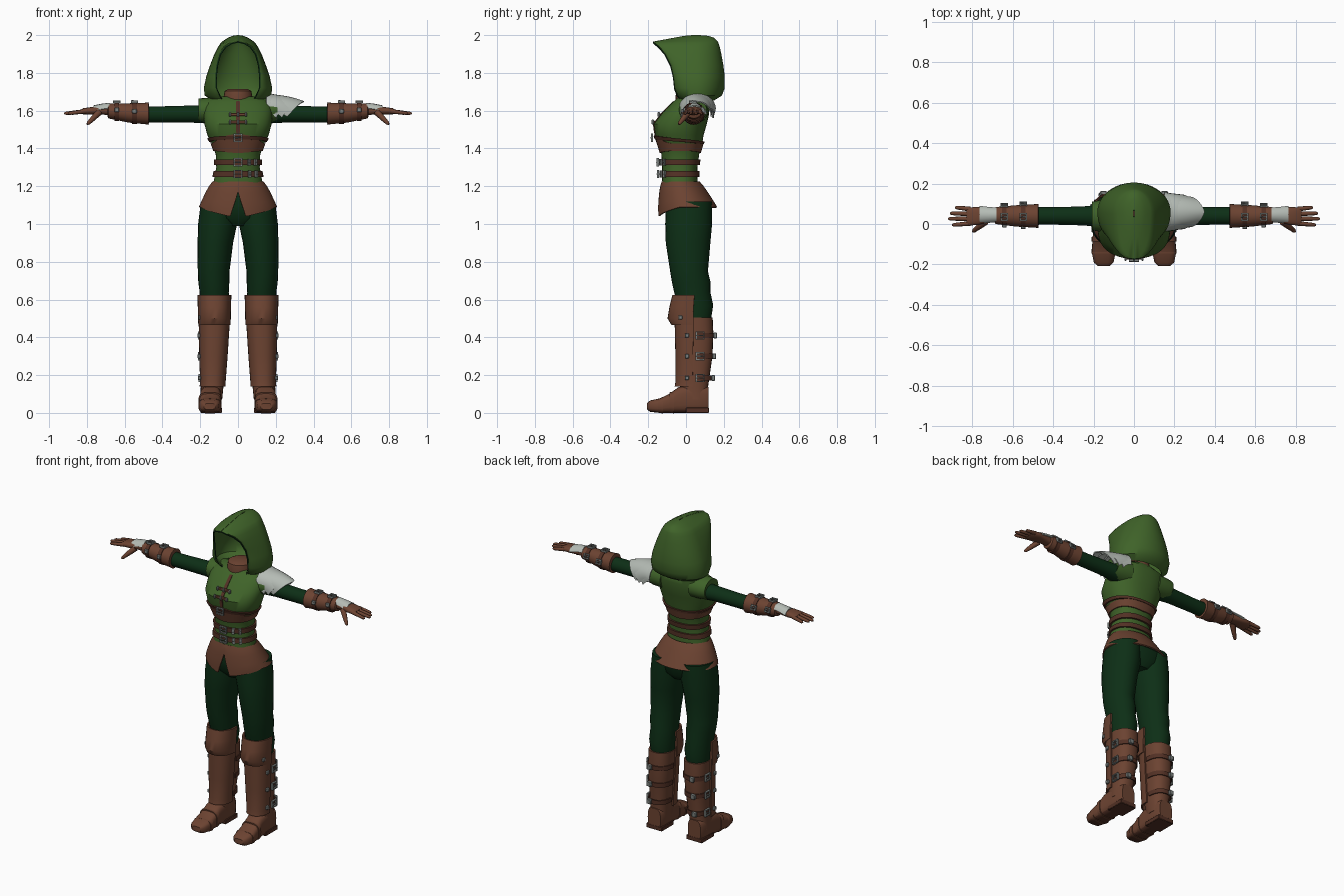
import bpy, bmesh, math
from mathutils import Vector, Matrix
from math import pi, sin, cos

def material(name, r, g, b):
    m = bpy.data.materials.new(name)
    m.diffuse_color = (r, g, b, 1)
    return m

GREEN = material("leaf green cloth", 0.05, 0.125, 0.022)
DARK = material("dark green cloth", 0.004, 0.028, 0.008)
BROWN = material("brown leather", 0.15, 0.056, 0.031)
STRAP = material("dark leather", 0.085, 0.03, 0.018)
SILVER = material("pale plate", 0.46, 0.5, 0.46)
STEEL = material("buckle steel", 0.2, 0.22, 0.21)

def build(name, bm, *mats):
    bmesh.ops.recalc_face_normals(bm, faces=bm.faces)
    me = bpy.data.meshes.new(name)
    bm.to_mesh(me)
    bm.free()
    for m in mats:
        me.materials.append(m)
    ob = bpy.data.objects.new(name, me)
    bpy.context.collection.objects.link(ob)
    return ob

def surf(name, rows, *mats, wrap=True, loop=False, caps=True, thick=0, rule=None):
    """Skin rows of points; optionally close, thicken and colour by rule."""
    bm = bmesh.new()
    vs = [[bm.verts.new(p) for p in row] for row in rows]
    n = len(vs[0])
    for i in range(len(vs) if loop else len(vs) - 1):
        a, b = vs[i], vs[(i + 1) % len(vs)]
        for j in range(n if wrap else n - 1):
            k = (j + 1) % n
            bm.faces.new((a[j], a[k], b[k], b[j]))
    if caps and wrap and not loop:
        bm.faces.new(vs[0])
        bm.faces.new(vs[-1])
    bmesh.ops.recalc_face_normals(bm, faces=bm.faces)
    if thick:
        bmesh.ops.solidify(bm, geom=bm.faces[:], thickness=thick)
    if rule:
        for f in bm.faces:
            f.material_index = rule(f.calc_center_median())
    return build(name, bm, *mats)

def spow(v, p):
    return math.copysign(abs(v) ** (2 / p), v)

def ring(axis, t, c, r, n=24, p=2.0, a0=0, a1=2 * pi):
    """Superellipse at position t on an axis; angle 0 faces the front on z rings."""
    full = a1 - a0 > 6.28
    out = []
    for i in range(n):
        a = a0 + (a1 - a0) * i / (n if full else n - 1)
        u, v = c[0] + r[0] * spow(sin(a), p), c[1] - r[1] * spow(cos(a), p)
        out.append({'x': (t, u, v), 'y': (u, t, v), 'z': (u, v, t)}[axis])
    return out

def loft(name, axis, data, *mats, n=24, p=2.0, **kw):
    return surf(name, [ring(axis, t, (cu, cv), (ru, rv), n, p) for t, cu, cv, ru, rv in data], *mats, **kw)

def tube(name, a, b, r0, r1, mat, n=10):
    a, b = Vector(a), Vector(b)
    q = (b - a).to_track_quat('Z', 'Y')
    rows = []
    for t, r in ((0, r0), (0.5, (r0 + r1) / 2), (0.9, r1), (1, r1 * 0.5)):
        c = a.lerp(b, t)
        rows.append([c + q @ Vector((r * cos(2 * pi * i / n), r * sin(2 * pi * i / n), 0)) for i in range(n)])
    return surf(name, rows, mat)

def box(name, loc, size, mat, bevel=0.003):
    bm = bmesh.new()
    bmesh.ops.create_cube(bm, size=1, matrix=Matrix.Translation(loc) @ Matrix.Diagonal((*size, 1)))
    bmesh.ops.bevel(bm, geom=bm.edges[:], offset=bevel, segments=1, affect='EDGES')
    return build(name, bm, mat)

def buckle(name, loc, normal, w=0.022, h=0.018):
    """Rectangular frame with a prong, lying flat against its normal."""
    q = Vector(normal).to_track_quat('Z', 'Y')
    loc, t, d = Vector(loc), 0.007, 0.006
    rows = [[loc + q @ Vector(v) for v in ((x * w, y * h, -d), (x * w, y * h, d),
             (x * (w - t), y * (h - t), d), (x * (w - t), y * (h - t), -d))]
            for x, y in ((-1, -1), (1, -1), (1, 1), (-1, 1))]
    surf(name, rows, STEEL, loop=True)
    tube(name + "_prong", loc + q @ Vector((-w, 0, 0.004)), loc + q @ Vector((w, 0, 0.006)), 0.004, 0.003, STEEL, 6)

# ---- torso: z, centre y, half width, half depth
TORSO = [(1.19, -0.03, 0.135, 0.095), (1.24, -0.033, 0.126, 0.093), (1.30, -0.033, 0.115, 0.093),
         (1.37, -0.03, 0.118, 0.1), (1.42, -0.03, 0.135, 0.115), (1.47, -0.035, 0.162, 0.128),
         (1.53, -0.03, 0.178, 0.14), (1.58, -0.005, 0.182, 0.127), (1.62, 0.015, 0.18, 0.11),
         (1.65, 0.03, 0.165, 0.095), (1.675, 0.035, 0.11, 0.07)]

def profile(z):
    for a, b in zip(TORSO, TORSO[1:]):
        if z <= b[0]:
            f = (z - a[0]) / (b[0] - a[0])
            return [a[i] + (b[i] - a[i]) * f for i in (1, 2, 3)]

def on_torso(a, z, off):
    cy, rx, ry = profile(z)
    return Vector(((rx + off) * spow(sin(a), 2.3), cy - (ry + off) * spow(cos(a), 2.3), z))

A = [2 * pi * i / 48 for i in range(48)]
surf("tunic", [[on_torso(a, t[0], 0) for a in A] for t in TORSO], GREEN)

def band(name, lo, hi, off, mat):
    spec = ((lo, -0.004), (lo, off), (hi, off), (hi, -0.004))
    surf(name, [[on_torso(a, f(a), o) for a in A] for f, o in spec], mat, caps=False)

band("bodice_band", lambda a: 1.375 + 0.012 * abs(sin(a)), lambda a: 1.425 + 0.05 * max(0, cos(a)) ** 3, 0.007, BROWN)
band("chest_strap", lambda a: 1.435 + 0.012 * cos(a), lambda a: 1.452 + 0.015 * cos(a), 0.01, STRAP)
band("upper_belt", lambda a: 1.312, lambda a: 1.342, 0.011, STRAP)
band("lower_belt", lambda a: 1.25, lambda a: 1.28, 0.011, STRAP)
for z, nm in ((1.457, "chest"), (1.327, "upper_belt"), (1.265, "lower_belt")):
    y = on_torso(0, z, 0.016).y
    buckle(nm + "_buckle", (0, y - 0.006, z), (0, -1, 0), 0.024, 0.022)
    for a in (0.42, 0.75):
        if nm != "chest":
            p = on_torso(a, z, 0.014)
            buckle(nm + "_keeper", p, (sin(a), -cos(a), 0), 0.008, 0.018)

# front opening with toggles
surf("front_placket", [[on_torso(a, z, 0.005) for a in (-0.035, 0.035)] for z in (1.48, 1.53, 1.58, 1.62, 1.65)],
     STRAP, wrap=False, thick=0.006)
for z in (1.54, 1.58):
    y = on_torso(0, z, 0.008).y
    box("toggle_strap", (0, y, z), (0.09, 0.012, 0.016), BROWN)
    for x in (-0.042, 0, 0.042):
        box("toggle", (x, y - 0.005, z), (0.012, 0.014, 0.024), STEEL)

# ---- skirt flared from the waist and split at the front
def skirt_point(a, u):
    d = min(a, 2 * pi - a)
    low = 1.17 - 0.13 * min(1, d / 0.2) if d < 0.2 else 1.04 + 0.05 * min(1, (d - 0.2) / 1.1)
    z = 1.225 + (low - 1.225) * u
    f = min(1, (1.225 - z) / 0.135)
    g = f ** 0.8
    return (0.135 + 0.072 * g) * sin(a), -0.028 + 0.036 * f - (0.1 + 0.057 * g) * cos(a), z

AS = [2 * pi * i / 96 for i in range(96)]
surf("skirt", [[skirt_point(a, u / 6) for a in AS] for u in range(7)], BROWN, caps=False, thick=0.008)

# ---- hood: z, opening half width, opening y, half width, widest y, back y
HOOD = [(1.655, 0.085, -0.02, 0.14, 0.06, 0.15), (1.68, 0.1, -0.045, 0.176, 0.06, 0.19),
        (1.72, 0.118, -0.06, 0.181, 0.06, 0.205), (1.78, 0.12, -0.066, 0.168, 0.06, 0.205),
        (1.84, 0.114, -0.08, 0.148, 0.055, 0.198), (1.9, 0.098, -0.11, 0.125, 0.05, 0.187),
        (1.94, 0.068, -0.145, 0.104, 0.05, 0.178), (1.958, 0.035, -0.168, 0.092, 0.05, 0.172),
        (1.966, 0.001, -0.172, 0.083, 0.05, 0.169), (1.985, 0.001, -0.07, 0.055, 0.06, 0.15),
        (1.996, 0.001, -0.01, 0.03, 0.06, 0.12), (2.0, 0.0005, 0.035, 0.003, 0.05, 0.07)]

def hood_row(z, ex, ey, w, my, by):
    half = []
    for i in range(9):                       # opening edge to the widest point
        t = i / 8 * pi / 2
        half.append((ex + (w - ex) * sin(t), ey + (my - ey) * (1 - cos(t)), z))
    for i in range(1, 13):                   # widest point round to the back
        t = i / 12 * pi / 2
        half.append((w * cos(t), my + (by - my) * sin(t), z))
    return half + [(-x, y, q) for x, y, q in half[-2::-1]]

surf("hood", [hood_row(*h) for h in HOOD], GREEN, wrap=False, thick=0.008)
surf("hood_trim", [[(s * h[1] * k, h[2] - 0.003, h[0] - (1 - k) * 0.1) for k in (1.0, 0.94)]
                   for s, hs in ((1, HOOD[:9]), (-1, HOOD[7::-1])) for h in hs], DARK, wrap=False, thick=0.004)
loft("neck_wrap", 'z', [(1.62, 0, 0.03, 0.085, 0.085), (1.68, 0, 0.025, 0.075, 0.08),
                        (1.705, 0, 0.025, 0.07, 0.075), (1.715, 0, 0.025, 0.05, 0.055)], BROWN)

# ---- trousers
loft("trouser_seat", 'z', [(0.99, 0, 0.015, 0.06, 0.08), (1.03, 0, 0.012, 0.14, 0.115),
                           (1.1, 0, 0.01, 0.185, 0.125), (1.2, 0, -0.02, 0.125, 0.088)], DARK, p=2.4)

for s, side in ((-1, "right"), (1, "left")):
    def limb(name, axis, data, *mats, **kw):
        """Loft with the x values flipped for this side."""
        flip = [(t * s, *r) if axis == 'x' else (t, r[0] * s, *r[1:]) for t, *r in data]
        return loft(f"{side}_{name}", axis, flip, *mats, **kw)

    limb("trouser_leg", 'z', [(1.12, 0.1, 0.015, 0.096, 0.122), (1.0, 0.108, 0.014, 0.103, 0.124),
         (0.9, 0.12, 0.011, 0.094, 0.118), (0.75, 0.129, 0.016, 0.084, 0.1), (0.69, 0.128, 0.028, 0.082, 0.102),
         (0.64, 0.126, 0.033, 0.077, 0.096), (0.57, 0.125, 0.05, 0.077, 0.094), (0.48, 0.125, 0.05, 0.068, 0.08)], DARK)

    # boots
    limb("boot_shaft", 'z', [(0.07, 0.142, 0.05, 0.058, 0.07), (0.14, 0.137, 0.043, 0.06, 0.074),
         (0.3, 0.13, 0.052, 0.068, 0.088), (0.42, 0.126, 0.055, 0.073, 0.09), (0.505, 0.125, 0.053, 0.075, 0.088)], BROWN, p=2.4)
    limb("boot_foot", 'y', [(-0.207, 0.15, 0.034, 0.03, 0.016), (-0.19, 0.15, 0.036, 0.049, 0.03),
         (-0.14, 0.15, 0.038, 0.059, 0.038), (-0.09, 0.148, 0.05, 0.058, 0.05), (-0.04, 0.146, 0.068, 0.056, 0.068),
         (0.03, 0.143, 0.075, 0.056, 0.075), (0.1, 0.142, 0.07, 0.054, 0.07), (0.12, 0.142, 0.07, 0.045, 0.066)],
         BROWN, STRAP, p=3.2, rule=lambda c: int(c.z < 0.012))
    box(f"{side}_heel", (0.142 * s, 0.06, 0.014), (0.112, 0.122, 0.028), STRAP)
    for y, z, h in ((-0.135, 0.038, 0.041), (-0.075, 0.055, 0.058)):
        limb("foot_strap", 'y', [(y - 0.012, 0.149, z, 0.061, h - 0.004), (y + 0.012, 0.148, z, 0.061, h)], BROWN, p=3.2)

    def shell(name, data, mat, a0, a1, th):
        rows = [ring('z', z, (cx * s, cy), (rx, ry), 17, 2.3, a0, a1) for z, cx, cy, rx, ry in data]
        surf(f"{side}_{name}", rows, mat, wrap=False, thick=th)

    shell("shin_plate", [(0.14, 0.134, 0.035, 0.069, 0.095), (0.17, 0.133, 0.035, 0.068, 0.09),
          (0.3, 0.13, 0.037, 0.075, 0.093), (0.47, 0.126, 0.04, 0.082, 0.1), (0.56, 0.125, 0.04, 0.083, 0.1)],
          BROWN, -pi / 2, pi / 2, 0.008)
    shell("knee_guard", [(0.465, 0.125, 0.035, 0.085, 0.112), (0.5, 0.125, 0.035, 0.087, 0.133),
          (0.56, 0.125, 0.04, 0.088, 0.128), (0.625, 0.125, 0.045, 0.09, 0.117)], BROWN, -pi / 2, pi / 2, 0.01)
    box(f"{side}_knee_stud", (0.2 * s, -0.03, 0.505), (0.02, 0.022, 0.022), STEEL)
    for z, cx, r in ((0.185, 0.135, 0.062), (0.3, 0.13, 0.068), (0.41, 0.126, 0.073)):
        shell("boot_strap", [(z - 0.014, cx, 0.053, r + 0.006, r + 0.026), (z + 0.014, cx, 0.053, r + 0.006, r + 0.026)],
              STRAP, pi / 2, 3 * pi / 2, 0.006)
        buckle(f"{side}_boot_buckle", (s * (cx + r + 0.007), 0.075, z), (s, 0, 0), 0.024, 0.022)
        box(f"{side}_strap_end", (s * (cx + 0.025), 0.058 + r + 0.024, z), (0.03, 0.018, 0.03), STEEL)
        box(f"{side}_shin_stud", (s * (cx + r + 0.008), 0.005, z), (0.016, 0.022, 0.022), STEEL)

    # arms
    limb("shoulder_cap", 'x', [(0.1, 0.04, 1.6, 0.08, 0.07), (0.17, 0.04, 1.6, 0.078, 0.067),
         (0.208, 0.04, 1.603, 0.07, 0.062), (0.2, 0.04, 1.6, 0.05, 0.045)], GREEN)
    limb("sleeve", 'x', [(0.12, 0.04, 1.58, 0.06, 0.05), (0.25, 0.04, 1.582, 0.047, 0.045),
         (0.4, 0.04, 1.58, 0.043, 0.043), (0.5, 0.04, 1.58, 0.044, 0.043)], DARK)
    limb("bracer", 'x', [(0.472, 0.04, 1.585, 0.05, 0.05), (0.474, 0.04, 1.585, 0.06, 0.06), (0.49, 0.04, 1.585, 0.058, 0.057),
         (0.58, 0.04, 1.588, 0.053, 0.051), (0.685, 0.042, 1.598, 0.042, 0.039), (0.69, 0.042, 1.598, 0.034, 0.032)], BROWN)
    for x, r in ((0.548, 0.058), (0.642, 0.05)):
        z = 1.587 if x < 0.6 else 1.594
        limb("bracer_strap", 'x', [(x - 0.012, 0.04, z, r + 0.001, r), (x + 0.012, 0.04, z, r, r - 0.001)], STRAP)
        buckle(f"{side}_bracer_buckle", (s * x, 0.035, z + r + 0.002), (0, 0, 1), 0.019, 0.02)
        buckle(f"{side}_bracer_side_buckle", (s * x, 0.042 + r, z + 0.01), (0, 1, 0.4), 0.018, 0.016)
        box(f"{side}_bracer_stud", (s * x, 0.04 - r, z + 0.01), (0.024, 0.014, 0.024), STEEL)

    # hands
    limb("hand", 'x', [(0.67, 0.042, 1.6, 0.03, 0.026), (0.72, 0.042, 1.602, 0.033, 0.022), (0.77, 0.04, 1.6, 0.044, 0.02),
         (0.82, 0.037, 1.597, 0.045, 0.016), (0.83, 0.037, 1.596, 0.038, 0.01)], BROWN, p=2.5)
    for y0, y1, x1 in ((0.074, 0.082, 0.885), (0.05, 0.053, 0.91), (0.026, 0.026, 0.92), (0.003, -0.005, 0.9)):
        tube(f"{side}_finger", (0.81 * s, y0, 1.597), (x1 * s, y1, 1.585), 0.012, 0.009, BROWN)
    tube(f"{side}_thumb", (0.735 * s, 0.012, 1.592), (0.798 * s, -0.038, 1.528), 0.018, 0.01, BROWN)
    rows = [[(s * x, 0.045 + w * sin(a), zc + 0.034 * cos(a)) for a in (-1.4, -0.9, -0.4, 0, 0.4, 0.9, 1.4)]
            for x, w, zc in ((0.68, 0.037, 1.608), (0.72, 0.04, 1.603), (0.765, 0.046, 1.594))]
    surf(f"{side}_wrist_plate", rows, SILVER, wrap=False, thick=0.006)

# ---- layered plates on one shoulder, each ending in a point
for k, (x0, length, rad, top) in enumerate(((0.17, 0.18, 0.085, 1.625), (0.16, 0.145, 0.095, 1.622), (0.15, 0.105, 0.098, 1.62))):
    rows = []
    for i in range(9):
        u, row = i / 8, []
        for j in range(17):
            v = (j - 8) / 8
            a = v * 1.75
            row.append((x0 + u * length * (1 - 0.5 * abs(v) ** 1.3), 0.06 + rad * (1 - 0.1 * u) * sin(a),
                        top - 0.01 - 0.035 * u * u + (0.07 + 0.006 * k) * cos(a)))
        rows.append(row)
    surf(f"shoulder_plate_{k + 1}", rows, SILVER, wrap=False, thick=0.007)

# smooth shading with crisp edges
for ob in bpy.context.scene.objects:
    ob.select_set(True)
    bpy.context.view_layer.objects.active = ob
bpy.ops.object.shade_smooth_by_angle(angle=math.radians(40))
